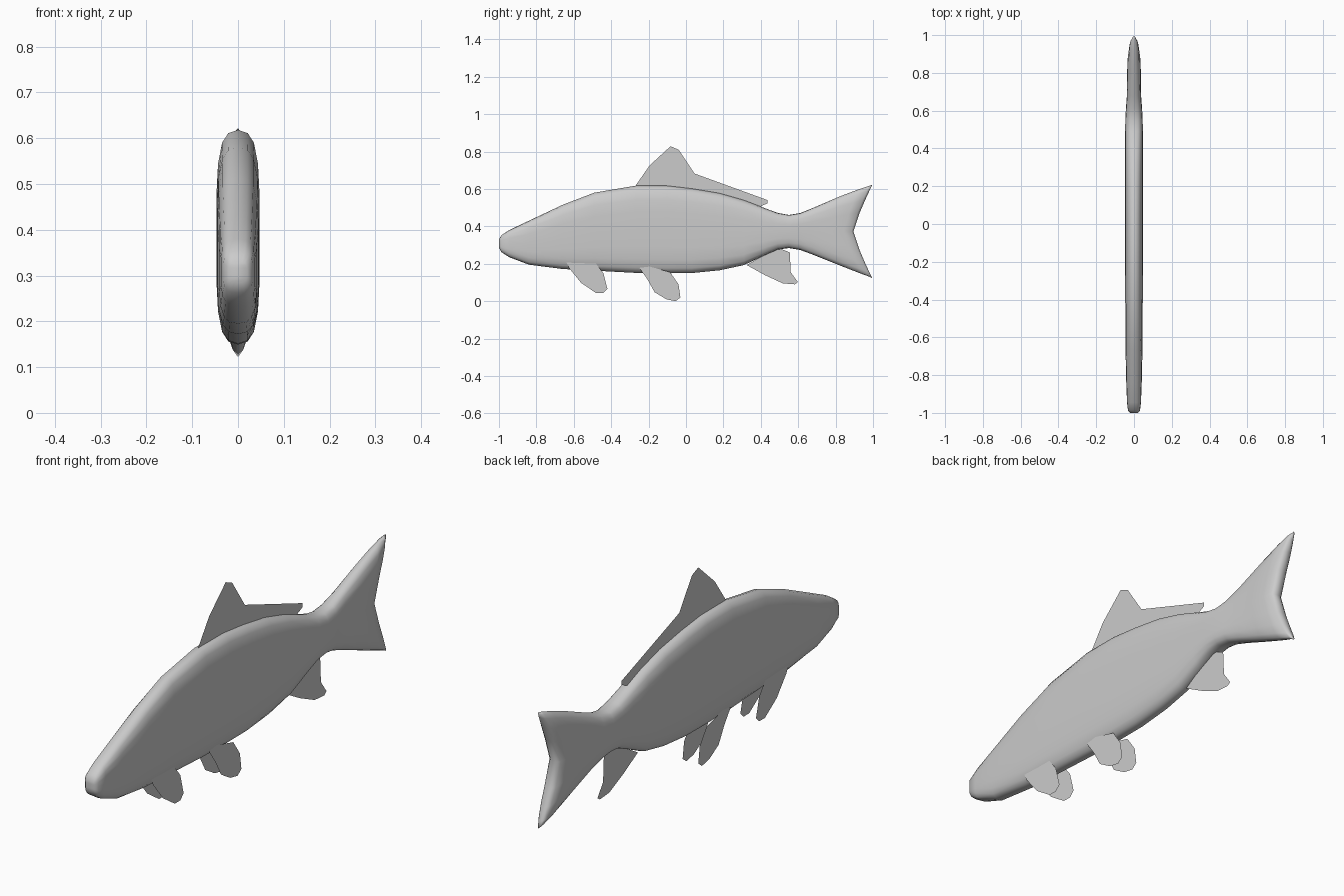
import bpy, bmesh

# Body stations: y at the rim, y at the middle, top z, bottom z, half width
STATIONS = [
    (-1.0, -1.0, .33, .285, .02), (-.987, -.987, .353, .262, .032),
    (-.945, -.945, .38, .235, .037), (-.84, -.84, .43, .195, .041),
    (-.66, -.66, .515, .172, .045), (-.49, -.49, .58, .163, .046),
    (-.265, -.265, .618, .151, .047), (-.1, -.1, .617, .149, .047),
    (.03, .03, .602, .15, .047), (.18, .18, .577, .165, .047),
    (.31, .31, .54, .193, .047), (.42, .42, .498, .245, .047),
    (.49, .49, .472, .276, .047), (.55, .55, .461, .284, .046),
    (.61, .61, .471, .274, .043), (.68, .67, .499, .248, .038),
    (.82, .77, .559, .192, .037), (.92, .845, .597, .153, .034),
    (.98, .884, .617, .131, .026), (.996, .895, .622, .122, .012)]
# Quarter of the slab-like cross-section: (width factor, height factor)
QUARTER = [(.45, .97), (.74, .88), (.93, .68), (1, .4)]


def make_object(name, bm):
    bmesh.ops.recalc_face_normals(bm, faces=bm.faces)
    me = bpy.data.meshes.new(name)
    bm.to_mesh(me)
    bm.free()
    ob = bpy.data.objects.new(name, me)
    bpy.context.collection.objects.link(ob)
    return ob


# Body and forked tail, one loft
right = [(0, 1)] + QUARTER + [(1, 0)] + [(w, -s) for w, s in reversed(QUARTER)] + [(0, -1)]
section = right + [(-w, s) for w, s in reversed(right[1:-1])]
n = len(section)
bm = bmesh.new()
rings = []
for y_rim, y_mid, top, bottom, width in STATIONS:
    mid, half = (top + bottom) / 2, (top - bottom) / 2
    rings.append([bm.verts.new((w * width,
                                y_mid + (y_rim - y_mid) * abs(s) ** 1.2,
                                mid + s * half)) for w, s in section])
for a, b in zip(rings, rings[1:]):
    for i in range(n):
        j = (i + 1) % n
        bm.faces.new((a[i], a[j], b[j], b[i]))
for ring in (rings[0], rings[-1]):
    for i in range(n // 2):
        face = [ring[i], ring[i + 1], ring[(n - i - 1) % n], ring[(n - i) % n]]
        bm.faces.new(list(dict.fromkeys(face)))
for f in bm.faces:
    f.smooth = True
make_object("fish_body", bm)


# Flat fins, outlines in (y, z)
def fin(name, outline, x=0):
    bm = bmesh.new()
    bm.faces.new([bm.verts.new((x, y, z)) for y, z in outline])
    bmesh.ops.triangulate(bm, faces=bm.faces[:])
    make_object(name, bm)


fin("dorsal_fin", [(-.27, .617), (-.195, .725), (-.083, .828), (-.04, .81),
                   (.046, .682), (.437, .54), (.435, .523), (.395, .505),
                   (.18, .56), (-.1, .60)])
fin("anal_fin", [(.325, .193), (.42, .25), (.5, .283), (.555, .26),
                 (.56, .155), (.598, .102), (.582, .09), (.518, .095), (.42, .14)])
PECTORAL = [(-.64, .21), (-.6, .222), (-.485, .205), (-.442, .15), (-.42, .065),
            (-.442, .043), (-.48, .043), (-.56, .097), (-.625, .177)]
PELVIC = [(-.25, .178), (-.195, .185), (-.085, .155), (-.04, .09), (-.03, .02),
          (-.055, .0), (-.105, .01), (-.168, .048), (-.207, .118)]
for side, x in (("left", -.037), ("right", .037)):
    fin("pectoral_fin_" + side, PECTORAL, x)
    fin("pelvic_fin_" + side, PELVIC, x)
